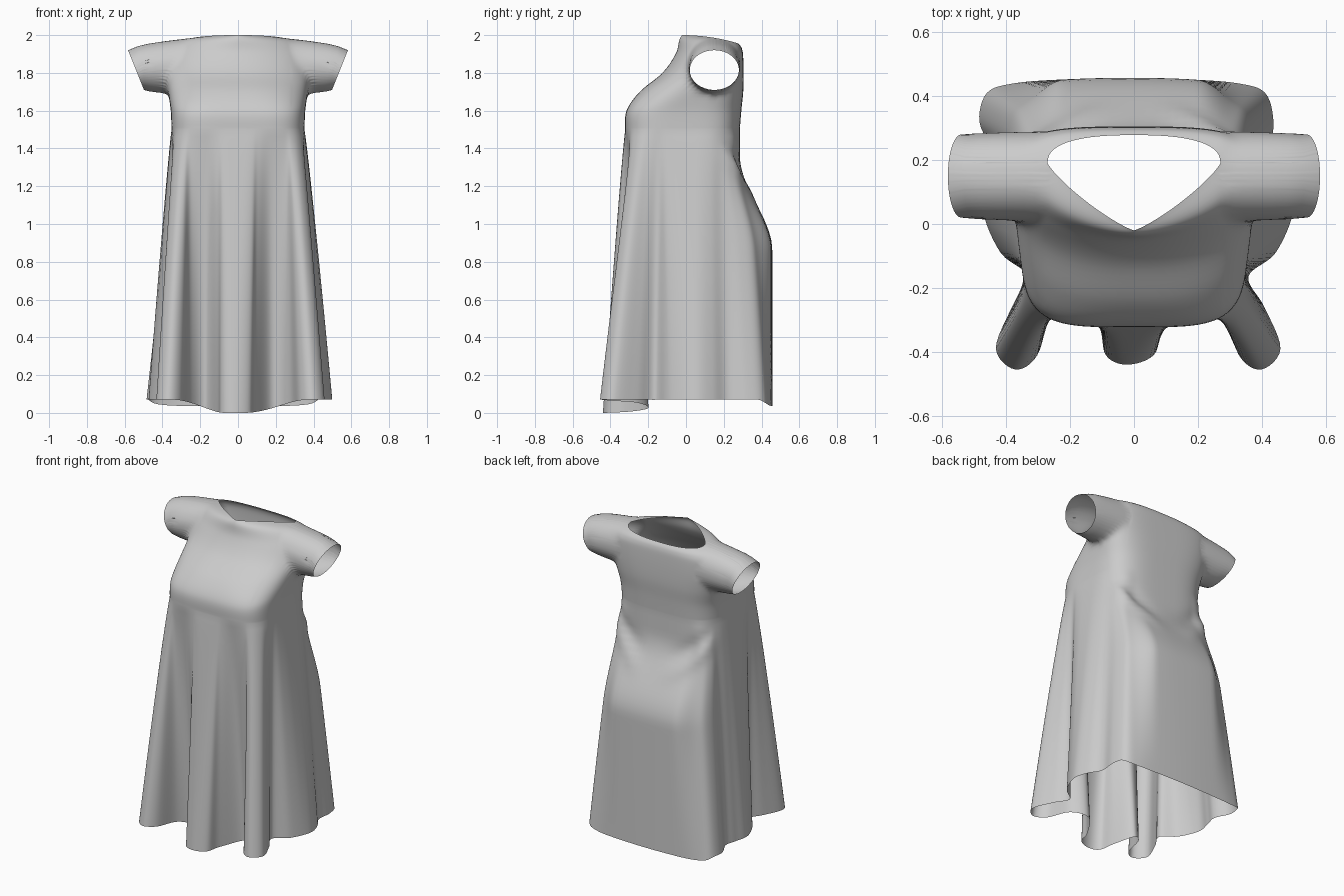
import bpy, bmesh
from math import sin, cos, atan2, radians, exp, copysign, hypot

if "Cube" in bpy.data.objects:
    bpy.data.objects.remove(bpy.data.objects["Cube"])

cloth = bpy.data.materials.new("grey cloth")
cloth.use_nodes = True
GREY = (0.6, 0.6, 0.6, 1)
cloth.diffuse_color = GREY
cloth.node_tree.nodes["Principled BSDF"].inputs["Base Color"].default_value = GREY

# Hem outline, front centre to back centre: x, y, angle on the chest ring
HEM = [(0, -.44, -90), (.075, -.41, -87.5), (.1, -.32, -84.5), (.175, -.2, -77),
       (.265, -.26, -62), (.315, -.41, -52), (.385, -.455, -41), (.445, -.39, -28),
       (.395, -.26, -19), (.345, -.165, -11), (.43, -.09, -5), (.485, .04, 2),
       (.465, .14, 13), (.435, .22, 24), (.46, .32, 36), (.435, .41, 46),
       (.35, .44, 56), (.2, .452, 70), (0, .457, 90)]

# Bodice rings: z, half width, front y, centre y, back y, front and back squareness
BODICE = [(1.5, .352, -.322, 0, .285, 4.2, 3.6), (1.6, .356, -.315, .02, .293, 4, 3.6),
          (1.7, .37, -.245, .08, .303, 3, 3.6), (1.8, .382, -.125, .13, .305, 2.4, 3.6),
          (1.9, .382, -.055, .16, .302, 2, 3.4), (1.975, .345, -.035, .18, .295, 1.6, 3),
          (2.0, .27, -.02, .19, .278, 1.2, 2.5)]
STEPS, SKIRT_ROWS = 6, 40

# Sleeve ellipses: centre y, centre z, radius y, radius z
ROOT = (.15, 1.836, .14, .145)
CUFF = (.15, 1.815, .13, .105)


def spline(pts, closed=False):
    """Smooth curve through tuples of any length."""
    n, out = len(pts), []
    for i in range(n if closed else n - 1):
        p = [pts[k % n] if closed else pts[min(max(k, 0), n - 1)] for k in range(i - 1, i + 3)]
        for s in range(STEPS):
            t = s / STEPS
            out.append(tuple(b + t / 2 * (c - a + t * (2*a - 5*b + 4*c - d + t * (3*(b - c) + d - a)))
                             for a, b, c, d in zip(*p)))
    return out if closed else out + [pts[-1]]


def smooth(a, b, v):
    t = min(max((v - a) / (b - a), 0), 1)
    return t * t * (3 - 2 * t)


def power(v, n):
    return copysign(abs(v) ** (2 / n), v)


def ring_point(row, c, s):
    z, w, front, mid, back, nf, nb = row
    length = hypot(c, s)
    n, depth = (nf, mid - front) if s < 0 else (nb, back - mid)
    return w * power(c / length, n), mid + depth * power(s / length, n)


def hem_height(x, y):
    if y < -.1:
        return .07 * smooth(.05, .36, abs(x))
    return .07 - .035 * smooth(.38, .46, y)


def skew(x, y):
    """The folds hang a little off centre."""
    middle = exp(-(x / .14) ** 2) if y < 0 else 0
    return x + .013 - .035 * middle - .038 * smooth(.1, .35, y)


# Closed hem outline carrying its direction on the chest ring
half = [(x, y, cos(radians(a)), sin(radians(a))) for x, y, a in HEM]
outline = spline(half + [(-x, y, -c, s) for x, y, c, s in half[-2:0:-1]], closed=True)

# Skirt rows: chest ring opening into the folds of the hem
rows = []
for r in range(SKIRT_ROWS):
    f = r / SKIRT_ROWS
    spread = (1 - f) ** .9
    row = []
    for hx, hy, c, s in outline:
        cx, cy = ring_point(BODICE[0], c, s)
        low = hem_height(hx, hy)
        z = low + (BODICE[0][0] - low) * f
        behind = smooth(.1, .36, hy)
        corner = .6 * smooth(.22, .42, abs(hx))
        bulge = (1 - corner) * (1 - smooth(.86, 1.36, z)) + corner * spread
        drop = (1 - behind) * spread + behind * bulge
        x, y = cx + (skew(hx, hy) - cx) * spread, cy + (hy - cy) * drop
        # sagging creases across the back
        off = z - 1.13 - 1.8 * x * x
        y += behind * .012 * (exp(-(off / .05) ** 2) - exp(-((off - .1) / .05) ** 2)) * smooth(.02, .2, abs(x))
        row.append((x, y, z))
    rows.append(row)

# Bodice rows up to the neckline, which falls towards the back
for ring in spline(BODICE):
    row = []
    for _, _, c, s in outline:
        x, y = ring_point(ring, c, s)
        row.append((x, y, ring[0] - .5 * smooth(1.88, 2, ring[0]) * max(0, y + .02) ** 2))
    rows.append(row)

bm = bmesh.new()
grid = [[bm.verts.new(p) for p in row] for row in rows]
for lower, upper in zip(grid, grid[1:]):
    for i in range(len(outline)):
        j = (i + 1) % len(outline)
        bm.faces.new((lower[i], lower[j], upper[j], upper[i]))


def soften(low, inner, outer, times):
    verts = [v for v in bm.verts if v.co.z > low and inner < abs(v.co.x) < outer and not v.is_boundary]
    for _ in range(times):
        bmesh.ops.smooth_vert(bm, verts=verts, factor=.5, use_axis_x=True, use_axis_y=True, use_axis_z=True)


def sleeve_angle(p):
    return atan2((p.z - ROOT[1]) / ROOT[3], (p.y - ROOT[0]) / ROOT[2])


def in_armhole(face):
    c = face.calc_center_median()
    return abs(c.x) > .24 and hypot((c.y - ROOT[0]) / ROOT[2], (c.z - ROOT[1]) / ROOT[3]) < 1


# Cut the armholes and pull a short sleeve out of each, narrowing towards the cuff
bmesh.ops.delete(bm, geom=[f for f in bm.faces if in_armhole(f)], context='FACES')
for side in (-1, 1):
    edges = [e for e in bm.edges if e.is_boundary and
             all(v.co.x * side > .2 and 1.6 < v.co.z and v not in grid[-1] for v in e.verts)]
    for v in {v for e in edges for v in e.verts}:
        a = sleeve_angle(v.co)
        v.co.y, v.co.z = ROOT[0] + ROOT[2] * cos(a), ROOT[1] + ROOT[3] * sin(a)
    for k in range(6, 0, -1):
        made = bmesh.ops.extrude_edge_only(bm, edges=edges)["geom"]
        edges = [g for g in made if isinstance(g, bmesh.types.BMEdge) and g.is_boundary]
        for v in [g for g in made if isinstance(g, bmesh.types.BMVert)]:
            a = sleeve_angle(v.co)
            end = (side * (.54 + .042 * sin(a)), CUFF[0] + CUFF[2] * cos(a), CUFF[1] + CUFF[3] * sin(a))
            for axis, ease in enumerate((1, 1.4, 1.4)):
                v.co[axis] += (end[axis] - v.co[axis]) / k ** ease

# Ease the seam between bodice and sleeve
soften(1.62, .28, .47, 5)
bmesh.ops.recalc_face_normals(bm, faces=bm.faces)

mesh = bpy.data.meshes.new("dress")
bm.to_mesh(mesh)
bm.free()
mesh.materials.append(cloth)
dress = bpy.data.objects.new("dress", mesh)
bpy.context.collection.objects.link(dress)
bpy.context.view_layer.objects.active = dress
dress.select_set(True)
bpy.ops.object.shade_smooth_by_angle(angle=radians(60))
